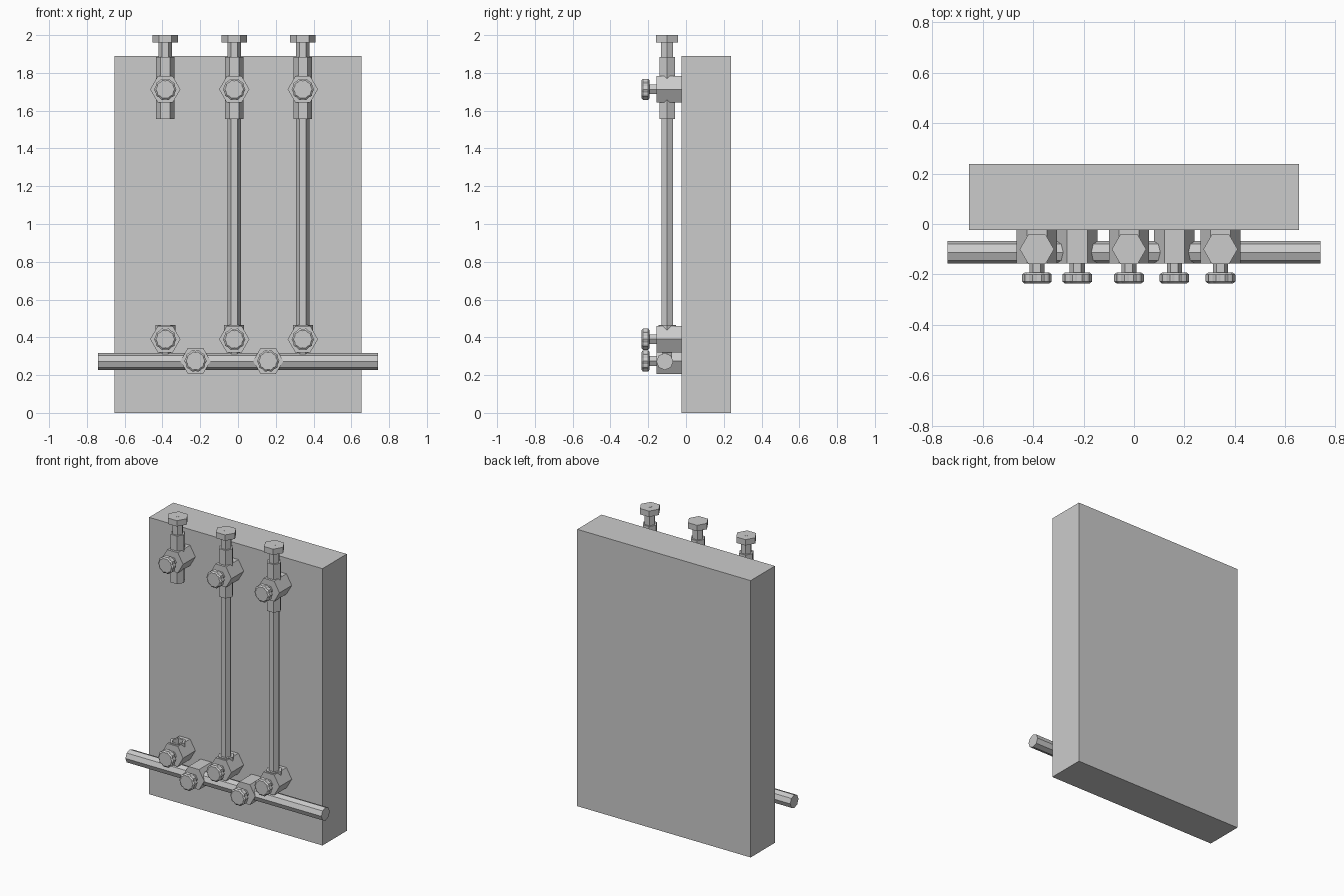
import bpy, bmesh, math
from mathutils import Matrix, Vector

if "Cube" in bpy.data.objects:
    bpy.data.objects.remove(bpy.data.objects["Cube"])

AXES = {
    'x': Matrix.Rotation(math.pi / 2, 4, 'Y'),
    'y': Matrix.Rotation(math.pi / 2, 4, 'X'),   # local +z points to the front (-y)
    'z': Matrix.Identity(4),
}


def finish(name, bm, loc=(0, 0, 0), axis='z'):
    bmesh.ops.recalc_face_normals(bm, faces=bm.faces)
    bm.transform(Matrix.Translation(loc) @ AXES[axis])
    mesh = bpy.data.meshes.new(name)
    bm.to_mesh(mesh)
    bm.free()
    ob = bpy.data.objects.new(name, mesh)
    bpy.context.collection.objects.link(ob)
    return ob


def lathe(name, loc, axis, profile, sides=6, lobes=0, depth=0.0):
    """Faceted solid through (radius, height) rings, optionally fluted."""
    bm = bmesh.new()
    rings = []
    for r, h in profile:
        ring = []
        for i in range(sides):
            a = 2 * math.pi * i / sides
            rr = r * (1 + depth * math.cos(lobes * a)) if lobes else r
            ring.append(bm.verts.new((rr * math.cos(a), rr * math.sin(a), h)))
        rings.append(ring)
    for lo, hi in zip(rings, rings[1:]):
        for i in range(sides):
            j = (i + 1) % sides
            bm.faces.new((lo[i], lo[j], hi[j], hi[i]))
    bm.faces.new(rings[0])
    bm.faces.new(rings[-1])
    return finish(name, bm, loc, axis)


def prism(name, loc, axis, r, h0, h1, sides=6):
    return lathe(name, loc, axis, [(r, h0), (r, h1)], sides)


def valve(name, x, z):
    """Hexagonal valve body on the panel with a fluted hand knob."""
    body = prism(name + "_body", (x, 0, z), 'y', 0.08, 0.02, 0.157)
    prism(name + "_knob_stem", (x, 0, z), 'y', 0.03, 0.15, 0.205)
    lathe(name + "_knob", (x, 0, z), 'y',
          [(0.047, 0.193), (0.056, 0.200), (0.056, 0.228), (0.047, 0.2355)],
          sides=40, lobes=10, depth=0.05)
    return body


AXIS_Y = -0.10
COLUMNS = [("left", -0.385, False), ("middle", -0.02, True), ("right", 0.343, True)]

# Back panel
bm = bmesh.new()
bmesh.ops.create_cube(bm, size=1)
bmesh.ops.scale(bm, vec=Vector((1.31, 0.262, 1.89)), verts=bm.verts)
finish("back_panel", bm, (0, 0.107, 0.945))

for side, x, has_tube in COLUMNS:
    # Upper valve with pipe, neck and hexagonal cap
    valve(side + "_upper_valve", x, 1.713)
    prism(side + "_upper_pipe", (x, AXIS_Y, 0), 'z', 0.048, 1.557, 1.885)
    prism(side + "_neck", (x, AXIS_Y, 0), 'z', 0.036, 1.87, 1.97)
    prism(side + "_cap", (x, AXIS_Y, 0), 'z', 0.068, 1.96, 2.0)
    prism(side + "_cap_pin", (x, AXIS_Y, 0), 'z', 0.013, 1.99, 2.0005, 12)

    # Lower valve with socket collar and a stem down to the rail
    body = valve(side + "_lower_valve", x, 0.39)
    collar = prism(side + "_socket", (x, AXIS_Y, 0), 'z', 0.053, 0.35, 0.465)
    prism(side + "_rail_stem", (x, AXIS_Y, 0), 'z', 0.03, 0.27, 0.36)

    if has_tube:
        prism(side + "_gauge_tube", (x, AXIS_Y, 0), 'z', 0.035, 0.42, 1.57)
    else:
        # Open socket where the tube is missing
        cutter = prism(side + "_socket_cutter", (x, AXIS_Y, 0), 'z', 0.036, 0.42, 0.5)
        cutter.hide_render = True
        cutter.hide_viewport = True
        for ob in (body, collar):
            mod = ob.modifiers.new("open_socket", 'BOOLEAN')
            mod.operation = 'DIFFERENCE'
            mod.object = cutter

# Horizontal rail and its two valves
prism("bottom_rail", (0, -0.112, 0.272), 'x', 0.045, -0.74, 0.74, 8)
for side, x in (("left", -0.225), ("right", 0.16)):
    valve(side + "_rail_valve", x, 0.275)
